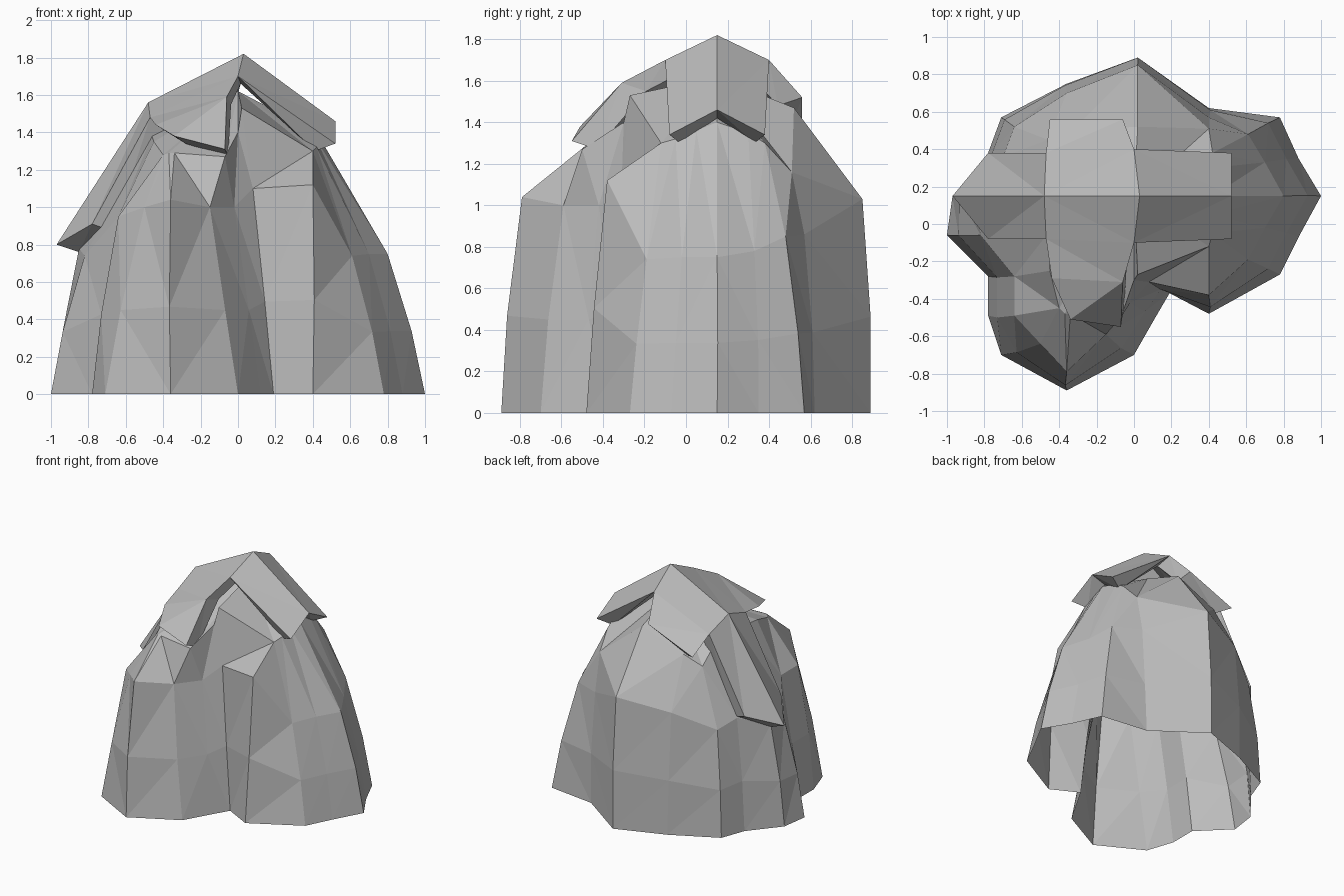
import bpy
import bmesh
from mathutils import Vector

default_cube = bpy.data.objects.get("Cube")
if default_cube:
    bpy.data.objects.remove(default_cube, do_unlink=True)

# One stone colour for everything
stone = bpy.data.materials.new("grey stone")
stone.use_nodes = True
stone_colour = (0.5, 0.5, 0.5, 1)
stone.diffuse_color = stone_colour
stone.node_tree.nodes["Principled BSDF"].inputs["Base Color"].default_value = stone_colour


def make_object(name, bm):
    """Turn a bmesh into a flat shaded stone object."""
    mesh = bpy.data.meshes.new(name)
    bm.to_mesh(mesh)
    bm.free()
    mesh.materials.append(stone)
    obj = bpy.data.objects.new(name, mesh)
    bpy.context.collection.objects.link(obj)
    return obj


def bridge(bm, lower, upper):
    """Join two closed rings of vertices with quads."""
    count = len(lower)
    for i in range(count):
        j = (i + 1) % count
        bm.faces.new((lower[i], lower[j], upper[j], upper[i]))


# Rock body: three outlines, counter-clockwise from the model's left side
foot = [
    (1, .15), (.88, .35), (.78, .57), (.4, .62), (.02, .89),
    (-.36, .75), (-.71, .57), (-.78, .38), (-.97, .15), (-1, -.06),
    (-.78, -.28), (-.78, -.49), (-.71, -.7), (-.36, -.89), (0, -.7),
    (.12, -.49), (.19, -.37), (.4, -.48), (.78, -.27), (.88, -.07),
]
shoulder = [
    (.8, .15, .75), (.7, .33, .78), (.61, .48, .85), (.4, .57, .86), (.02, .85, 1.03),
    (-.36, .7, .95), (-.64, .52, .82), (-.7, .36, .87), (-.85, .15, .78), (-.82, -.06, .74),
    (-.64, -.28, .95), (-.64, -.49, .95), (-.5, -.64, 1), (-.36, -.79, 1.04), (-.15, -.59, 1),
    (-.02, -.42, 1), (.08, -.31, 1.1), (.4, -.38, 1.12), (.61, -.19, .74), (.7, -.02, .75),
]
crown = [
    (.42, .15, 1.4), (.42, .3, 1.35), (.42, .38, 1.3), (.4, .51, 1.16), (.02, .52, 1.47),
    (-.33, .5, 1.33), (-.46, .45, 1.25), (-.46, .36, 1.32), (-.46, .15, 1.48), (-.46, -.05, 1.38),
    (-.45, -.25, 1.35), (-.4, -.45, 1.28), (-.37, -.48, 1.29), (-.34, -.48, 1.29), (-.07, -.5, 1.27),
    (0, -.3, 1.4), (.02, -.27, 1.53), (.4, -.12, 1.3), (.42, -.05, 1.32), (.42, .05, 1.36),
]

body = bmesh.new()
base_points = [Vector((x, y, 0)) for x, y in foot]
shoulder_points = [Vector(p) for p in shoulder]
# The waist bulges a little beyond the straight line from foot to shoulder
waist_points = []
for low, high in zip(base_points, shoulder_points):
    middle = low.lerp(high, .45)
    waist_points.append(Vector((middle.x * 1.02, middle.y * 1.02, middle.z)))

rings = [[body.verts.new(p) for p in ring]
         for ring in (base_points, waist_points, shoulder_points, crown)]
for lower, upper in zip(rings, rings[1:]):
    bridge(body, lower, upper)
# Close the crown beneath the overhanging slab
peak = body.verts.new((0, .15, 1.62))
for a, b in zip(rings[-1], rings[-1][1:] + rings[-1][:1]):
    body.faces.new((a, b, peak))
bmesh.ops.triangulate(body, faces=body.faces[:])
make_object("rock_body", body)

# Capping slab: ridge line, then the edges in front of and behind it
slab_points = {
    "west tip": (-.97, .15, .8),
    "west ridge": (-.48, .15, 1.56),
    "summit": (.03, .15, 1.82),
    "east tip": (.52, .15, 1.46),
    "front west corner": (-.78, -.08, .91),
    "front west bend": (-.47, -.08, 1.48),
    "front summit": (0, -.1, 1.7),
    "front east corner": (.52, -.08, 1.34),
    "back west corner": (-.78, .38, .91),
    "back west bend": (-.47, .38, 1.48),
    "back summit": (0, .4, 1.7),
    "back east corner": (.52, .38, 1.34),
    "back eave west": (-.45, .56, 1.36),
    "back eave east": (-.06, .56, 1.52),
    "front shelf west": (-.44, -.29, 1.44),
    "front shelf east": (-.06, -.31, 1.59),
    "front lip west": (-.34, -.51, 1.38),
    "front lip east": (-.07, -.55, 1.31),
}
slab_faces = [
    ("front shelf west", "front shelf east", "front summit", "front west bend"),
    ("front lip west", "front lip east", "front shelf east", "front shelf west"),
    ("back west bend", "back summit", "back eave east", "back eave west"),
]
# The ridge strips are the same on both sides, with opposite winding
for side in ("front", "back"):
    strips = [
        ("west tip", side + " west corner", side + " west bend", "west ridge"),
        ("west ridge", side + " west bend", side + " summit", "summit"),
        ("summit", side + " summit", side + " east corner", "east tip"),
    ]
    slab_faces += [s if side == "front" else s[::-1] for s in strips]

slab = bmesh.new()
centre = Vector((.03, .15, 0))
top, under = {}, {}
for name, point in slab_points.items():
    point = Vector(point)
    inward = centre - point
    inward.z = 0
    if inward.length > 0:
        inward = inward.normalized() * .12
    top[name] = slab.verts.new(point)
    under[name] = slab.verts.new(point + inward - Vector((0, 0, .04)))

upper_faces = [slab.faces.new([top[n] for n in names]) for names in slab_faces]
# Undercut rim around the open edges, then the hidden underside
partner = {top[n]: under[n] for n in top}
rim = [e for e in slab.edges if len(e.link_faces) == 1]
for edge in rim:
    loop = edge.link_loops[0]
    a, b = loop.vert, loop.link_loop_next.vert
    slab.faces.new((b, a, partner[a], partner[b]))
for names in slab_faces:
    slab.faces.new([under[n] for n in reversed(names)])
bmesh.ops.triangulate(slab, faces=slab.faces[:])
make_object("capping_slab", slab)
